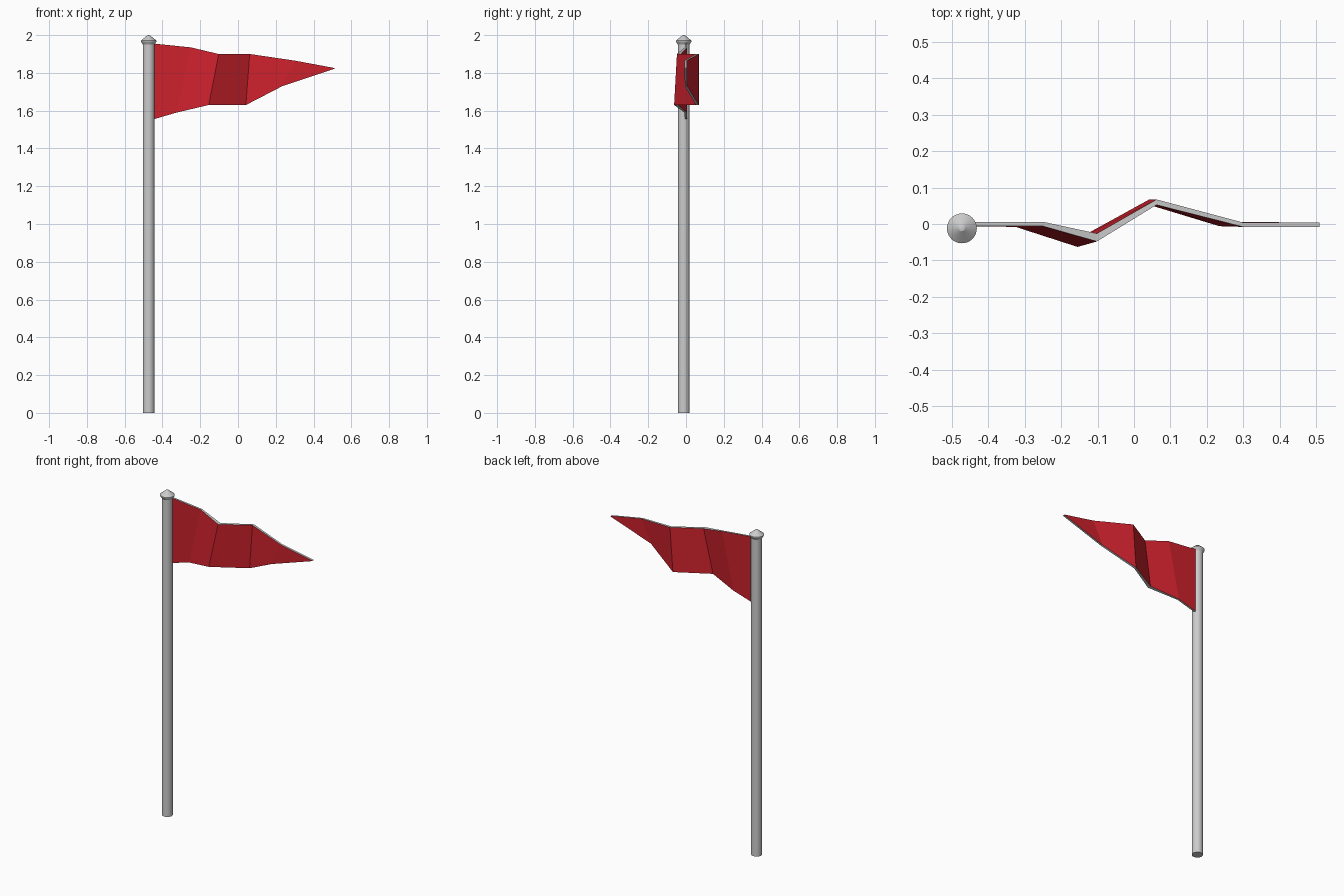
import bpy, bmesh, math

if "Cube" in bpy.data.objects:
    bpy.data.objects.remove(bpy.data.objects["Cube"])

PX, PY = -0.473, -0.012  # pole axis


def lathe(name, profile, sides=32):
    """Revolve (radius, z) points about the pole axis."""
    bm = bmesh.new()
    rings = []
    for r, z in profile:
        if r == 0:
            rings.append([bm.verts.new((PX, PY, z))] * sides)
        else:
            rings.append([bm.verts.new((PX + r * math.cos(math.tau * i / sides),
                                        PY + r * math.sin(math.tau * i / sides), z))
                          for i in range(sides)])
    for a, b in zip(rings, rings[1:]):
        for i in range(sides):
            j = (i + 1) % sides
            bm.faces.new(list(dict.fromkeys((a[i], a[j], b[j], b[i]))))
    bmesh.ops.recalc_face_normals(bm, faces=bm.faces)
    return finish(name, bm)


def finish(name, bm):
    me = bpy.data.meshes.new(name)
    bm.to_mesh(me)
    bm.free()
    ob = bpy.data.objects.new(name, me)
    bpy.context.collection.objects.link(ob)
    return ob


def smooth(ob):
    bpy.ops.object.select_all(action='DESELECT')
    ob.select_set(True)
    bpy.context.view_layer.objects.active = ob
    bpy.ops.object.shade_smooth_by_angle(angle=math.radians(25))


# Pole and pointed cap
smooth(lathe("pole", [(0, 0), (0.031, 0), (0.031, 1.96), (0, 1.96)]))
smooth(lathe("pole_cap", [(0, 1.95), (0.031, 1.95), (0.041, 1.966), (0.041, 1.971),
                          (0.008, 1.998), (0, 2.0)]))

# Pennant: top and bottom edge points (x, y, z) with half thickness at each fold
top = [(-0.445, 0, 1.955), (-0.25, 0, 1.935), (-0.102, -0.037, 1.9),
       (0.062, 0.06, 1.9), (0.3, -0.002, 1.865), (0.51, -0.002, 1.826)]
bottom = [(-0.445, 0, 1.555), (-0.325, -0.002, 1.59), (-0.155, -0.052, 1.63),
          (0.042, 0.06, 1.63), (0.235, 0, 1.73), (0.51, -0.002, 1.822)]
half = [0.006, 0.006, 0.011, 0.0075, 0.006, 0.006]

bm = bmesh.new()
cols = []
for t, b, h in zip(top, bottom, half):
    cols.append([bm.verts.new((p[0], p[1] + s * h, p[2]))
                 for p, s in ((t, -1), (b, -1), (b, 1), (t, 1))])
for a, b in zip(cols, cols[1:]):
    for i in range(4):
        f = bm.faces.new((a[i], a[(i + 1) % 4], b[(i + 1) % 4], b[i]))
        f.material_index = 0 if i in (0, 2) else 1  # red cloth, grey hem
bm.faces.new(cols[0][::-1]).material_index = 1
bm.faces.new(cols[-1]).material_index = 1
bmesh.ops.recalc_face_normals(bm, faces=bm.faces)
flag = finish("pennant", bm)
red = bpy.data.materials.new("red_cloth")
red.diffuse_color = (0.6, 0.015, 0.025, 1)
red.use_nodes = True
red.node_tree.nodes["Principled BSDF"].inputs["Base Color"].default_value = red.diffuse_color
flag.data.materials.append(red)
flag.data.materials.append(None)
